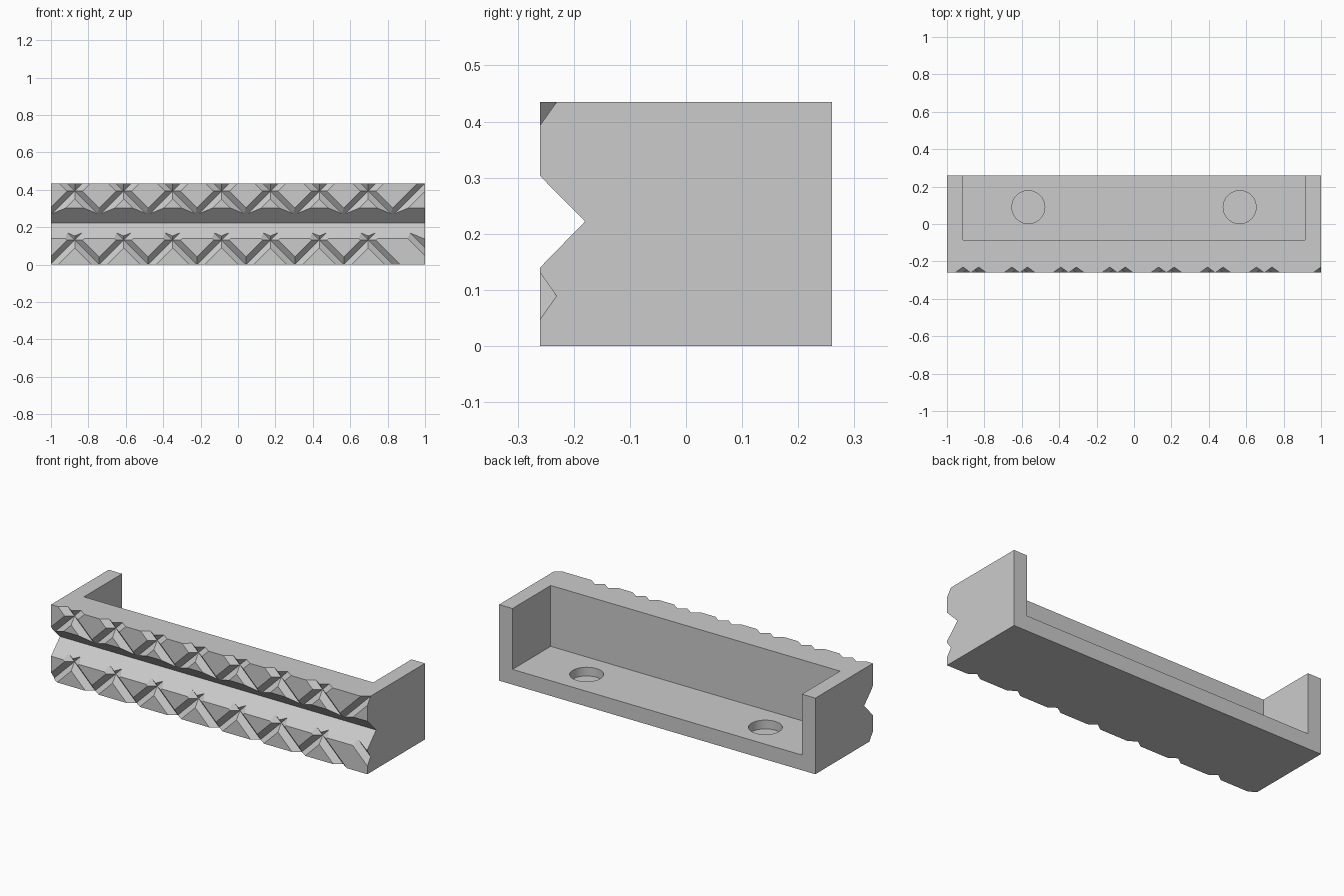
import bpy, bmesh
from math import radians, sqrt
from mathutils import Matrix

if "Cube" in bpy.data.objects:
    bpy.data.objects.remove(bpy.data.objects["Cube"])

HEIGHT, HALF_DEPTH = 0.435, 0.26
FLOOR, WALL = 0.087, 0.085
PITCH, CUT = 0.2615, 0.0295

grey = bpy.data.materials.new("plain grey")
grey.use_nodes = True
colour = (0.6, 0.6, 0.6, 1)
grey.diffuse_color = colour
grey.node_tree.nodes["Principled BSDF"].inputs["Base Color"].default_value = colour


def make_object(name, bm):
    bmesh.ops.recalc_face_normals(bm, faces=bm.faces)
    mesh = bpy.data.meshes.new(name)
    bm.to_mesh(mesh)
    bm.free()
    mesh.materials.append(grey)
    obj = bpy.data.objects.new(name, mesh)
    bpy.context.collection.objects.link(obj)
    return obj


def box(name, matrix):
    bm = bmesh.new()
    bmesh.ops.create_cube(bm, size=1, matrix=matrix)
    return make_object(name, bm)


def subtract(target, cutter):
    cutter.hide_render = True
    mod = target.modifiers.new("cut", 'BOOLEAN')
    mod.operation, mod.solver, mod.object = 'DIFFERENCE', 'EXACT', cutter
    bpy.context.view_layer.objects.active = target
    bpy.ops.object.modifier_apply(modifier=mod.name)
    bpy.data.objects.remove(cutter)


# Body: side profile with the long V channel, swept along x
profile = [(-HALF_DEPTH, 0), (HALF_DEPTH, 0), (HALF_DEPTH, HEIGHT), (-HALF_DEPTH, HEIGHT),
           (-HALF_DEPTH, 0.303), (-0.18, 0.222), (-HALF_DEPTH, 0.14)]
bm = bmesh.new()
face = bm.faces.new([bm.verts.new((-1, y, z)) for y, z in profile])
swept = bmesh.ops.extrude_face_region(bm, geom=[face])["geom"]
bmesh.ops.translate(bm, vec=(2, 0, 0), verts=[v for v in swept if isinstance(v, bmesh.types.BMVert)])
body = make_object("grooved_bracket", bm)

# Pocket, open at the top and the back
pocket = Matrix.Translation((0, 0.415, FLOOR + 0.5)) @ Matrix.Diagonal((2 * (1 - WALL), 1, 1, 1))
subtract(body, box("pocket_cutter", pocket))

# Blind round holes in the floor
for side in (-1, 1):
    bm = bmesh.new()
    bmesh.ops.create_cone(bm, cap_ends=True, segments=48, radius1=0.088, radius2=0.088, depth=0.1,
                          matrix=Matrix.Translation((side * 0.565, 0.09, FLOOR)))
    subtract(body, make_object("hole_cutter", bm))

# Diagonal V grooves crossing the front face in both directions
for lean in (-1, 1):
    for k in range(8):
        middle = 0.827 - k * PITCH + lean * (HEIGHT / 2 - 0.262)
        bar = (Matrix.Translation((middle, -HALF_DEPTH, HEIGHT / 2))
               @ Matrix.Rotation(radians(-45 * lean), 4, 'Y')
               @ Matrix.Rotation(radians(45), 4, 'X')
               @ Matrix.Diagonal((1.2, CUT * sqrt(2), CUT * sqrt(2), 1)))
        subtract(body, box("groove_cutter", bar))

# Smooth hole walls, sharp edges elsewhere
bpy.ops.object.select_all(action='DESELECT')
body.select_set(True)
bpy.context.view_layer.objects.active = body
bpy.ops.object.shade_smooth_by_angle(angle=radians(25))
